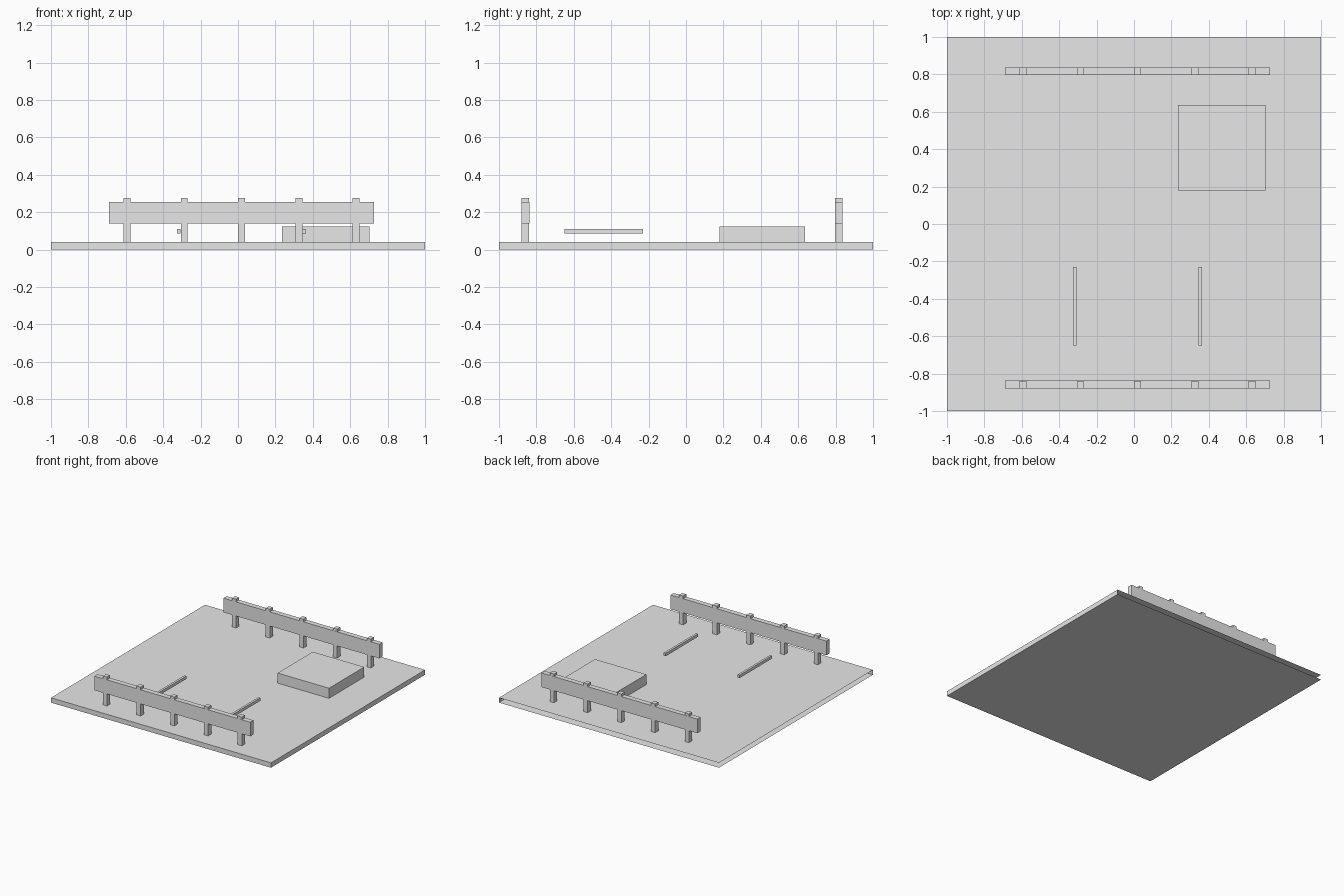
import bpy, bmesh
from mathutils import Vector

old = bpy.data.objects.get("Cube")
if old:
    bpy.data.objects.remove(old, do_unlink=True)

grey = bpy.data.materials.new("plain_grey")
grey.use_nodes = True
colour = (0.8, 0.8, 0.8, 1)
grey.diffuse_color = colour
grey.node_tree.nodes["Principled BSDF"].inputs["Base Color"].default_value = colour


def box(name, x, y, z, open_sides=()):
    """Box from (low, high) ranges; sides facing open_sides are left out."""
    bm = bmesh.new()
    bmesh.ops.create_cube(bm, size=1)
    bm.normal_update()
    gone = [f for f in bm.faces
            if any(f.normal.dot(Vector(d)) > 0.9 for d in open_sides)]
    bmesh.ops.delete(bm, geom=gone, context='FACES_ONLY')
    for v in bm.verts:
        v.co = [r[0] if c < 0 else r[1] for c, r in zip(v.co, (x, y, z))]
    mesh = bpy.data.meshes.new(name)
    bm.to_mesh(mesh)
    bm.free()
    mesh.materials.append(grey)
    obj = bpy.data.objects.new(name, mesh)
    bpy.context.collection.objects.link(obj)
    return obj


# Ground slab, open along its back and its -x edge
GROUND = 0.04
box("ground_slab", (-1, 1), (-1, 1), (0, GROUND),
    open_sides=((0, 1, 0), (-1, 0, 0)))

# Raised block
box("raised_block", (0.235, 0.702), (0.179, 0.636), (GROUND, 0.123))

# Two thin floating bars
for side, x in (("right", -0.317), ("left", 0.355)):
    box(f"{side}_bar", (x - 0.009, x + 0.009), (-0.649, -0.23), (0.086, 0.11))

# Fences: one wide rail on five evenly spaced posts
for place, y in (("front", -0.859), ("back", 0.817)):
    box(f"{place}_fence_rail", (-0.69, 0.728), (y - 0.021, y + 0.021), (0.139, 0.255))
    for i in range(5):
        x = -0.594 + 0.3065 * i
        box(f"{place}_fence_post_{i + 1}", (x - 0.0185, x + 0.0185),
            (y - 0.0205, y + 0.0205), (GROUND, 0.276))
